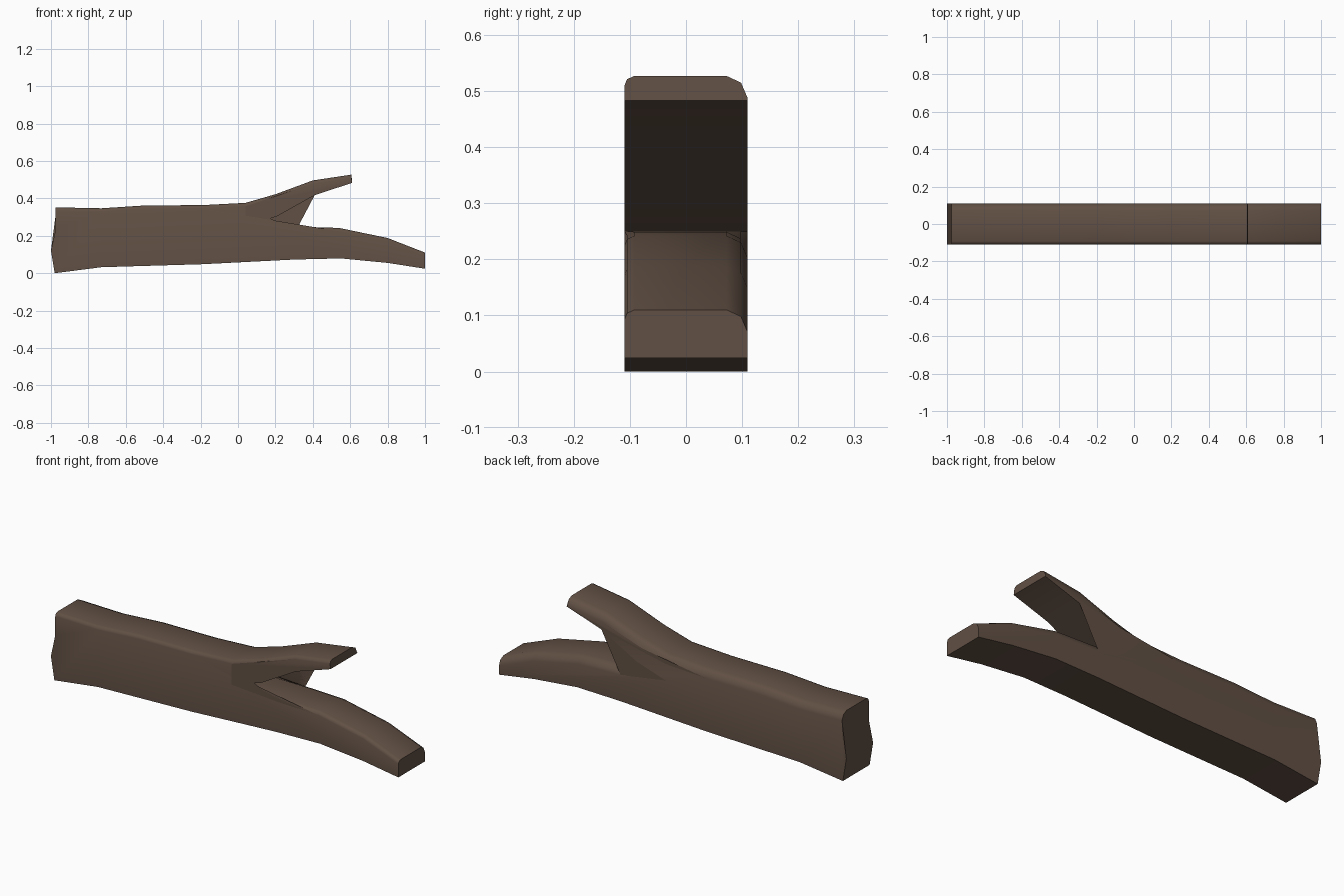
import bpy, bmesh, math

if "Cube" in bpy.data.objects:
    bpy.data.objects.remove(bpy.data.objects["Cube"])

# Side profile pieces (x, z)
ROUNDED_TOP = [(-0.975, 0.352), (-0.73, 0.347), (-0.5, 0.362), (-0.19, 0.364), (0.04, 0.376),
               (0.2, 0.422), (0.4, 0.496), (0.607, 0.527)]
BRANCH_UNDER = [(0.61, 0.483), (0.41, 0.417), (0.21, 0.305), (0.04, 0.25)]
ROUNDED_LOWER = [(0.3, 0.249), (0.54, 0.242), (0.8, 0.188), (1.0, 0.11)]
BOTTOM = [(1.0, 0.024), (0.8, 0.055), (0.55, 0.079), (0.3, 0.073), (0.04, 0.06),
          (-0.19, 0.048), (-0.73, 0.032), (-0.98, 0.0), (-1.0, 0.12), (-0.975, 0.235)]
outline = ([(x, z, 1) for x, z in ROUNDED_TOP] + [(x, z, 0) for x, z in BRANCH_UNDER] +
           [(x, z, 1) for x, z in ROUNDED_LOWER] + [(x, z, 0) for x, z in BOTTOM])

# Layers across the width (y, drop of the upper edges)
LAYERS = [(-0.11, 0.018), (-0.105, 0.006), (-0.092, 0.0),
          (0.072, 0.0), (0.098, 0.012), (0.11, 0.04)]

bm = bmesh.new()
rings = [[bm.verts.new((x, y, z - drop * r)) for x, z, r in outline] for y, drop in LAYERS]
n = len(outline)

# Skin between layers, skipping edges that coincide on flat runs
for a, b in zip(rings, rings[1:]):
    for i in range(n):
        j = (i + 1) % n
        bm.faces.new((a[i], a[j], b[j], b[i]))

# Flat sides
bm.faces.new(rings[0])
bm.faces.new(rings[-1][::-1])
bmesh.ops.triangulate(bm, faces=[f for f in bm.faces if len(f.verts) > 4])
bmesh.ops.recalc_face_normals(bm, faces=bm.faces[:])

mesh = bpy.data.meshes.new("forked_log")
bm.to_mesh(mesh)
bm.free()
log = bpy.data.objects.new("forked_log", mesh)
bpy.context.collection.objects.link(log)

# Dark bark colour
bark = bpy.data.materials.new("bark")
bark.diffuse_color = (0.12, 0.08, 0.058, 1)
bark.use_nodes = True
bark.node_tree.nodes["Principled BSDF"].inputs["Base Color"].default_value = bark.diffuse_color
mesh.materials.append(bark)

# Soft shading along the rounded upper edges
bpy.context.view_layer.objects.active = log
log.select_set(True)
bpy.ops.object.shade_smooth_by_angle(angle=math.radians(50))
